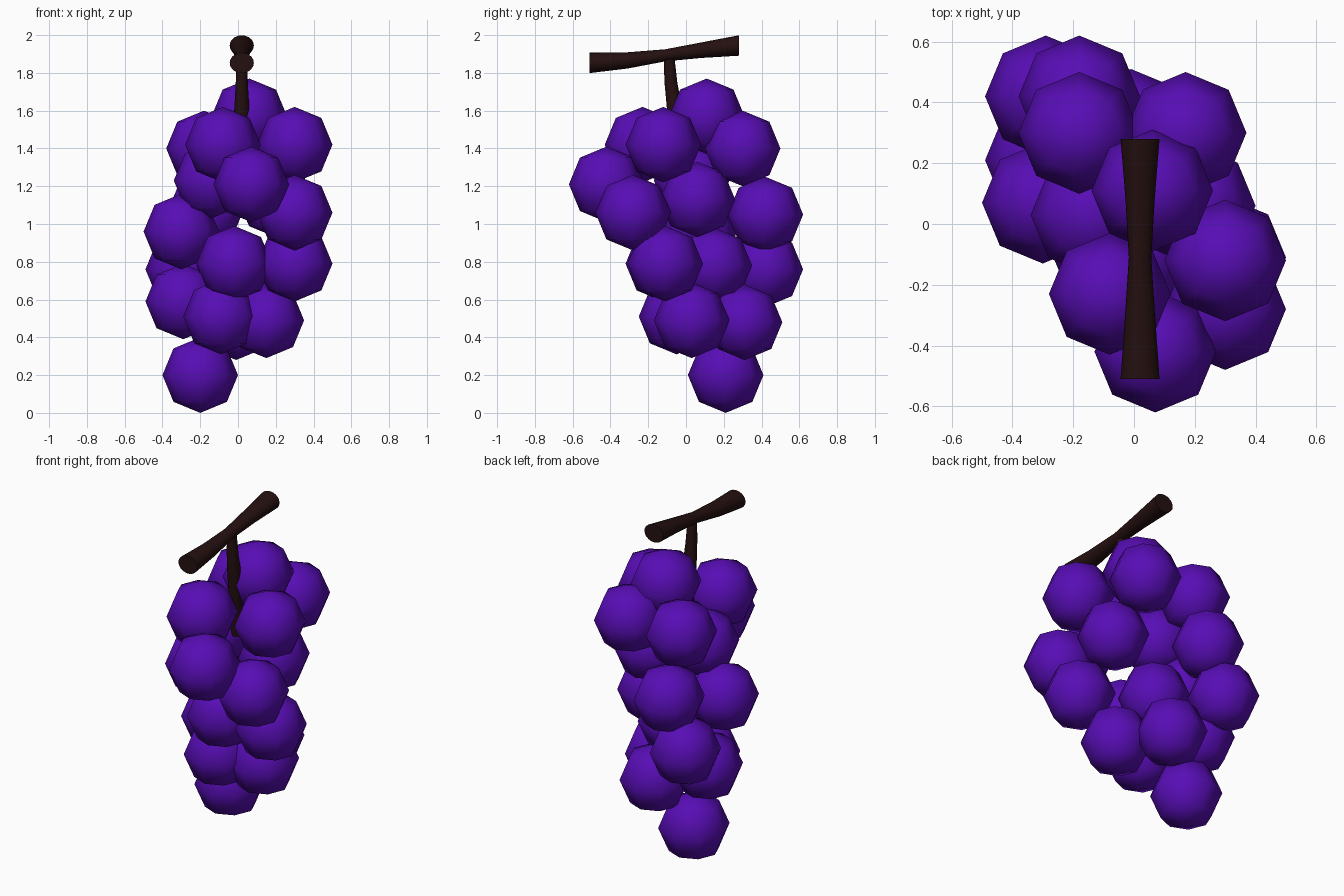
import bpy
import bmesh
from math import sin, cos, tau, radians

cube = bpy.data.objects.get("Cube")
if cube:
    bpy.data.objects.remove(cube, do_unlink=True)


def material(name, color):
    mat = bpy.data.materials.new(name)
    mat.use_nodes = True
    mat.diffuse_color = color
    bsdf = next(n for n in mat.node_tree.nodes if n.type == 'BSDF_PRINCIPLED')
    bsdf.inputs["Base Color"].default_value = color
    return mat


purple = material("grape_purple", (0.096, 0.004, 0.46, 1))
brown = material("dark_bark", (0.018, 0.005, 0.005, 1))


def finish(bm, name, mat):
    bmesh.ops.recalc_face_normals(bm, faces=bm.faces)
    mesh = bpy.data.meshes.new(name)
    bm.to_mesh(mesh)
    bm.free()
    mesh.materials.append(mat)
    obj = bpy.data.objects.new(name, mesh)
    bpy.context.collection.objects.link(obj)
    return obj


def smooth(obj, angle):
    bpy.ops.object.select_all(action='DESELECT')
    obj.select_set(True)
    bpy.context.view_layer.objects.active = obj
    bpy.ops.object.shade_smooth_by_angle(angle=radians(angle))


def loft(name, rings, axis, mat, sides=20):
    """Skin elliptical rings of (centre, x radius, other radius) along axis."""
    bm = bmesh.new()
    loops = []
    for (x, y, z), rx, ro in rings:
        loop = []
        for i in range(sides):
            a, b = rx * cos(tau * i / sides), ro * sin(tau * i / sides)
            co = (x + a, y, z + b) if axis == 'Y' else (x + a, y + b, z)
            loop.append(bm.verts.new(co))
        loops.append(loop)
    for low, high in zip(loops, loops[1:]):
        for i in range(sides):
            j = (i + 1) % sides
            bm.faces.new((low[i], low[j], high[j], high[i]))
    bm.faces.new(loops[0])
    bm.faces.new(loops[-1])
    obj = finish(bm, name, mat)
    smooth(obj, 40)


# Grapes: one coarse smooth sphere shared by the whole bunch, bottom to top
centers = [
    (-0.20, 0.21, 0.20),
    (-0.01, 0.31, 0.48), (0.15, 0.03, 0.49), (-0.09, -0.05, 0.51),
    (-0.29, 0.21, 0.59), (-0.29, 0.42, 0.76), (-0.02, 0.15, 0.78),
    (0.30, -0.11, 0.79), (-0.02, -0.12, 0.79), (-0.30, 0.07, 0.96),
    (-0.18, 0.42, 1.05), (0.30, -0.28, 1.06), (0.20, 0.06, 1.13),
    (0.07, -0.42, 1.21), (-0.14, 0.03, 1.23), (-0.18, 0.30, 1.40),
    (0.17, 0.30, 1.40), (-0.08, -0.23, 1.42), (0.30, -0.12, 1.42),
    (0.06, 0.11, 1.57),
]
bm = bmesh.new()
bmesh.ops.create_uvsphere(bm, u_segments=8, v_segments=4, radius=0.2)
first = finish(bm, "grape_1", purple)
first.data.shade_smooth()
first.location = centers[0]
for n, center in enumerate(centers[1:], 2):
    grape = bpy.data.objects.new(f"grape_{n}", first.data)
    grape.location = center
    bpy.context.collection.objects.link(grape)

# Cross branch: flared at both ends, slightly bowed
loft("branch", [
    ((0.02, -0.51, 1.853), 0.064, 0.054),
    ((0.02, -0.31, 1.866), 0.050, 0.043),
    ((0.02, -0.11, 1.893), 0.037, 0.032),
    ((0.02, 0.08, 1.920), 0.048, 0.041),
    ((0.02, 0.28, 1.945), 0.064, 0.054),
], 'Y', brown)

# Stem dropping from the branch into the bunch
loft("stem", [
    ((0.02, -0.09, 1.89), 0.026, 0.028),
    ((0.02, -0.08, 1.75), 0.032, 0.034),
    ((0.02, -0.06, 1.60), 0.040, 0.040),
    ((0.02, -0.05, 1.45), 0.034, 0.034),
    ((0.02, -0.03, 1.25), 0.040, 0.040),
], 'Z', brown)
